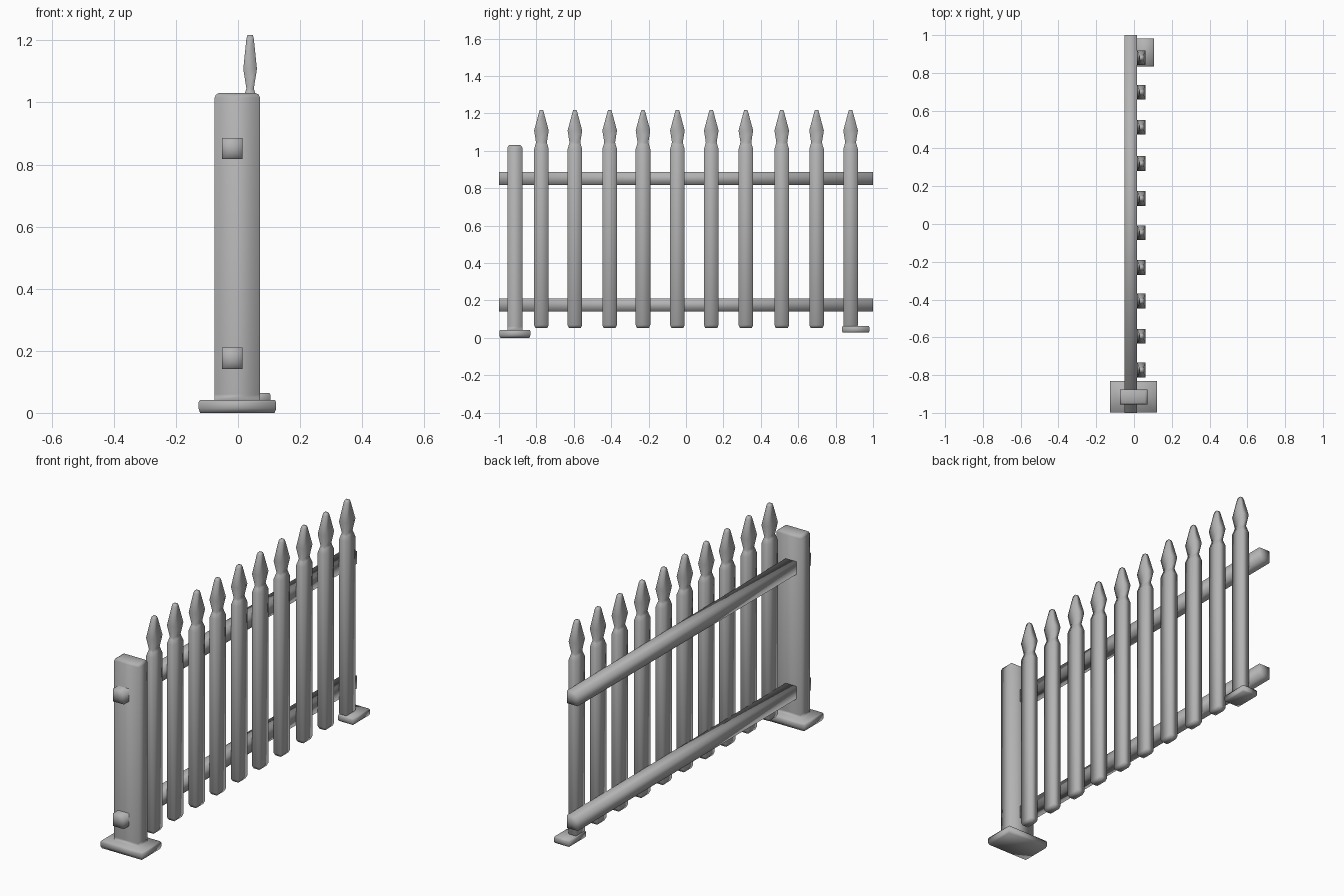
import bpy
import bmesh

cube = bpy.data.objects.get("Cube")
if cube:
    bpy.data.objects.remove(cube, do_unlink=True)

# One weathered grey for the whole fence
grey = bpy.data.materials.new("weathered_grey")
colour = (0.45, 0.45, 0.45, 1.0)
grey.diffuse_color = colour
grey.use_nodes = True
shader = next(n for n in grey.node_tree.nodes if n.type == "BSDF_PRINCIPLED")
shader.inputs["Base Color"].default_value = colour
shader.inputs["Roughness"].default_value = 0.8


def loft(name, rings, location, along_y=False, poke_ends=False):
    """Smooth four-sided column through (half width, half depth, height) rings."""
    bm = bmesh.new()
    previous = None
    caps = []
    for i, (w, d, h) in enumerate(rings):
        ring = []
        for sx, sy in ((-1, -1), (1, -1), (1, 1), (-1, 1)):
            point = (sx * w, h, sy * d) if along_y else (sx * w, sy * d, h)
            ring.append(bm.verts.new(point))
        if i in (0, len(rings) - 1):
            caps.append(bm.faces.new(ring))
        if previous:
            for k in range(4):
                n = (k + 1) % 4
                bm.faces.new((previous[k], previous[n], ring[n], ring[k]))
        previous = ring
    if poke_ends:
        bmesh.ops.poke(bm, faces=caps)
    bmesh.ops.recalc_face_normals(bm, faces=bm.faces)
    for face in bm.faces:
        face.smooth = True
    mesh = bpy.data.meshes.new(name)
    bm.to_mesh(mesh)
    bm.free()
    mesh.materials.append(grey)
    obj = bpy.data.objects.new(name, mesh)
    obj.location = location
    bpy.context.collection.objects.link(obj)
    return obj


# Broad end post rising out of its foot plate
loft("end_post", [
    (0.120, 0.078, 0.0), (0.125, 0.083, 0.014), (0.125, 0.083, 0.034),
    (0.121, 0.080, 0.041), (0.073, 0.040, 0.041), (0.073, 0.040, 0.06),
    (0.073, 0.040, 1.015), (0.069, 0.036, 1.025), (0.060, 0.030, 1.03),
], (-0.002, -0.915, 0))

# Two horizontal rails
for label, z in (("lower_rail", 0.176), ("upper_rail", 0.852)):
    loft(label, [(0.033, 0.034, -1), (0.033, 0.034, 1)], (-0.018, 0, z),
         along_y=True, poke_ends=True)

# Pointed pickets with a pinched neck
picket_profile = [
    (0.017, 0.032, 0.053), (0.022, 0.039, 0.068), (0.022, 0.039, 1.01),
    (0.016, 0.032, 1.033), (0.012, 0.029, 1.045), (0.022, 0.039, 1.108),
    (0.012, 0.013, 1.205), (0.009, 0.009, 1.217),
]
picket_places = (-0.773, -0.594, -0.408, -0.23, -0.046,
                 0.135, 0.32, 0.512, 0.698, 0.88)
for number, y in enumerate(picket_places, 1):
    loft(f"picket_{number}", picket_profile, (0.039, y, 0))

# Small foot plate under the last picket
loft("small_foot", [
    (0.042, 0.069, 0.028), (0.045, 0.073, 0.035), (0.045, 0.073, 0.056),
    (0.042, 0.069, 0.064),
], (0.060, 0.908, 0))
